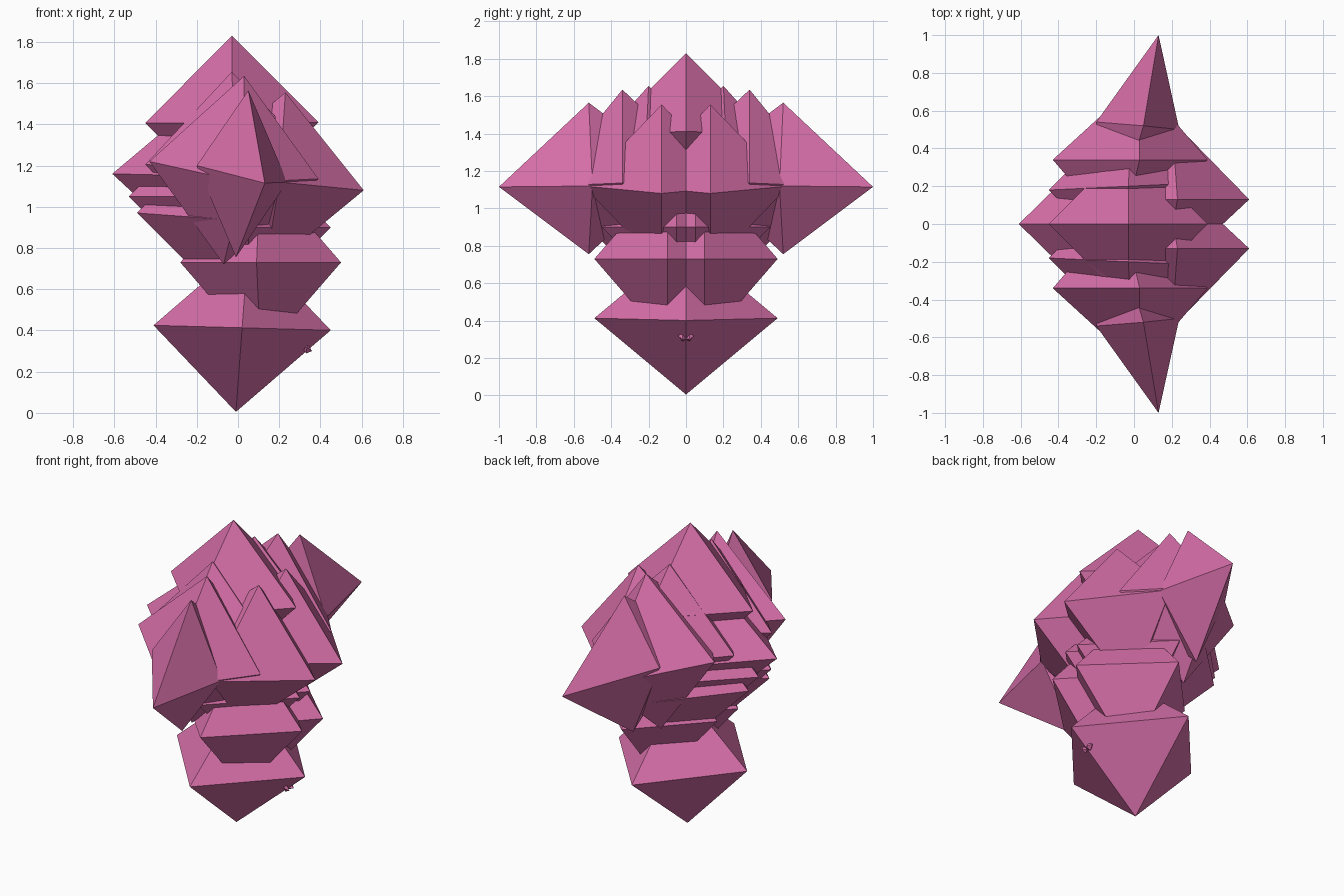
import bpy
import bmesh
from mathutils import Vector

if "Cube" in bpy.data.objects:
    bpy.data.objects.remove(bpy.data.objects["Cube"])

pink = bpy.data.materials.new("crystal pink")
pink.diffuse_color = (0.67, 0.156, 0.39, 1.0)
pink.use_nodes = True
pink.node_tree.nodes["Principled BSDF"].inputs["Base Color"].default_value = pink.diffuse_color


def crystal(name, center, ax, ay, az):
    """Eight-sided crystal from its centre and three half-axis vectors."""
    c = Vector(center)
    bm = bmesh.new()
    pts = [bm.verts.new(c + s * Vector(a)) for a in (ax, ay, az) for s in (1, -1)]
    for i in (0, 1):
        for j in (2, 3):
            for k in (4, 5):
                bm.faces.new((pts[i], pts[j], pts[k]))
    bmesh.ops.recalc_face_normals(bm, faces=bm.faces)
    me = bpy.data.meshes.new(name)
    bm.to_mesh(me)
    bm.free()
    me.materials.append(pink)
    ob = bpy.data.objects.new(name, me)
    bpy.context.collection.objects.link(ob)


def pair(name, center, ax, ay, az):
    """The same crystal on the back and, mirrored, on the front."""
    def flip(v):
        return (v[0], -v[1], v[2])
    crystal(name + "_back", center, ax, ay, az)
    crystal(name + "_front", flip(center), flip(ax), flip(ay), flip(az))


# Crystals on the centre line
crystal("base_crystal", (0.02, 0, 0.413),
        (0.43, 0, -0.012), (0, 0.49, 0), (0.03, 0, 0.408))
crystal("top_crystal", (-0.03, 0, 1.408),
        (0.42, 0, 0.002), (0, 0.42, 0), (0, 0, 0.422))
crystal("left_crystal", (-0.18, 0, 1.15),
        (0.43, 0, -0.01), (0, 0.42, 0), (0.01, 0, 0.38))

# Waist crystals
pair("waist_crystal", (0.11, 0.1, 0.73),
     (0.39, 0, 0), (-0.02, 0.39, 0), (0, 0, 0.45))
pair("upper_waist_crystal", (0.05, 0.05, 0.9),
     (0.4, 0, 0), (0, 0.4, 0), (0, 0, 0.41))

# Stacked ridges on the left
pair("middle_ridge", (-0.12, 0.06, 1.05),
     (0.41, 0, 0), (0, 0.41, 0), (0, 0, 0.41))
pair("lower_ridge", (-0.08, 0.1, 0.97),
     (0.41, 0, 0), (0, 0.4, -0.03), (0, 0, 0.41))

# Fan of crystals spreading to front and back
pair("right_crystal", (0.18, 0.13, 1.12),
     (0.43, 0, -0.04), (0.02, 0.42, 0), (0.05, 0, 0.435))
pair("inner_fan_crystal", (-0.03, 0.2, 1.215),
     (0.42, 0.02, 0.01), (0.02, 0.42, -0.03), (0, 0, 0.44))
pair("middle_fan_crystal", (-0.02, 0.34, 1.178),
     (0.41, 0, -0.042), (0.05, 0.42, -0.06), (0.05, 0, 0.457))
pair("outer_fan_crystal", (0.02, 0.52, 1.16),
     (0.22, -0.02, -0.04), (0.11, 0.48, -0.045), (0.03, 0, 0.405))

# Tiny crystals on the base
pair("tiny_crystal", (0.335, 0.02, 0.31),
     (0.024, 0, -0.01), (0, 0.022, 0.008), (0.005, 0, 0.022))
